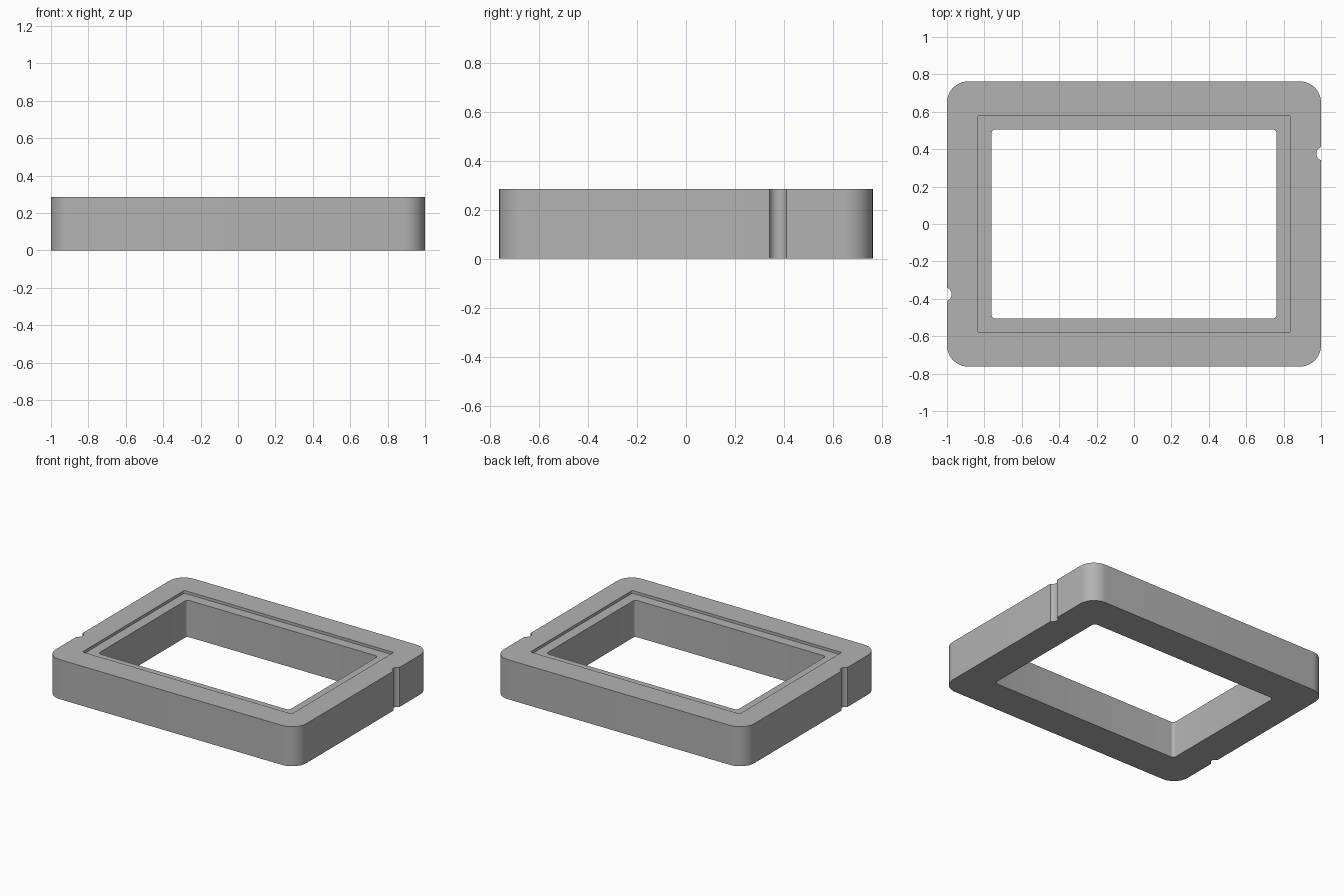
import bpy, bmesh, math

if "Cube" in bpy.data.objects:
    bpy.data.objects.remove(bpy.data.objects["Cube"])

HEIGHT = 0.285
LEDGE_DEPTH = 0.02
NOTCH_Y = 0.376

grey = bpy.data.materials.new("plain grey")
grey.use_nodes = True
colour = (0.45, 0.45, 0.45, 1)
grey.diffuse_color = colour
grey.node_tree.nodes["Principled BSDF"].inputs["Base Color"].default_value = colour


def rounded_rect(hx, hy, r, steps=12):
    """Counter-clockwise outline of a rectangle with round corners."""
    points = []
    for i, (sx, sy) in enumerate([(1, 1), (-1, 1), (-1, -1), (1, -1)]):
        for k in range(steps + 1):
            a = math.pi / 2 * (i + k / steps)
            points.append((sx * (hx - r) + r * math.cos(a),
                           sy * (hy - r) + r * math.sin(a)))
    return points


def circle(cx, cy, r, steps=32):
    return [(cx + r * math.cos(2 * math.pi * k / steps),
             cy + r * math.sin(2 * math.pi * k / steps)) for k in range(steps)]


def prism(name, outline, z0, z1):
    """Extrude a flat outline from z0 up to z1."""
    bm = bmesh.new()
    base = bm.faces.new([bm.verts.new((x, y, z0)) for x, y in outline])
    top = bmesh.ops.extrude_face_region(bm, geom=[base])["geom"]
    verts = [v for v in top if isinstance(v, bmesh.types.BMVert)]
    bmesh.ops.translate(bm, verts=verts, vec=(0, 0, z1 - z0))
    bmesh.ops.recalc_face_normals(bm, faces=bm.faces)
    mesh = bpy.data.meshes.new(name)
    bm.to_mesh(mesh)
    bm.free()
    mesh.materials.append(grey)
    obj = bpy.data.objects.new(name, mesh)
    bpy.context.collection.objects.link(obj)
    return obj


# Thick frame body
frame = prism("frame", rounded_rect(1, 0.763, 0.115), 0, HEIGHT)

# Through opening, shallow ledge around it, and a round notch in each end
cutters = [
    prism("opening_cutter", rounded_rect(0.762, 0.506, 0.022, 6), -0.1, HEIGHT + 0.1),
    prism("ledge_cutter", rounded_rect(0.835, 0.58, 0.008, 3),
          HEIGHT - LEDGE_DEPTH, HEIGHT + 0.1),
]
for side, name in ((1, "left"), (-1, "right")):
    cutters.append(prism(name + "_notch_cutter",
                         circle(side * 1.012, side * NOTCH_Y, 0.037), -0.1, HEIGHT + 0.1))

bpy.ops.object.select_all(action="DESELECT")
bpy.context.view_layer.objects.active = frame
frame.select_set(True)
for cutter in cutters:
    mod = frame.modifiers.new(cutter.name, "BOOLEAN")
    mod.operation = "DIFFERENCE"
    mod.solver = "EXACT"
    mod.object = cutter
    bpy.ops.object.modifier_apply(modifier=mod.name)
    bpy.data.objects.remove(cutter)

bpy.ops.object.shade_smooth_by_angle(angle=math.radians(30))
